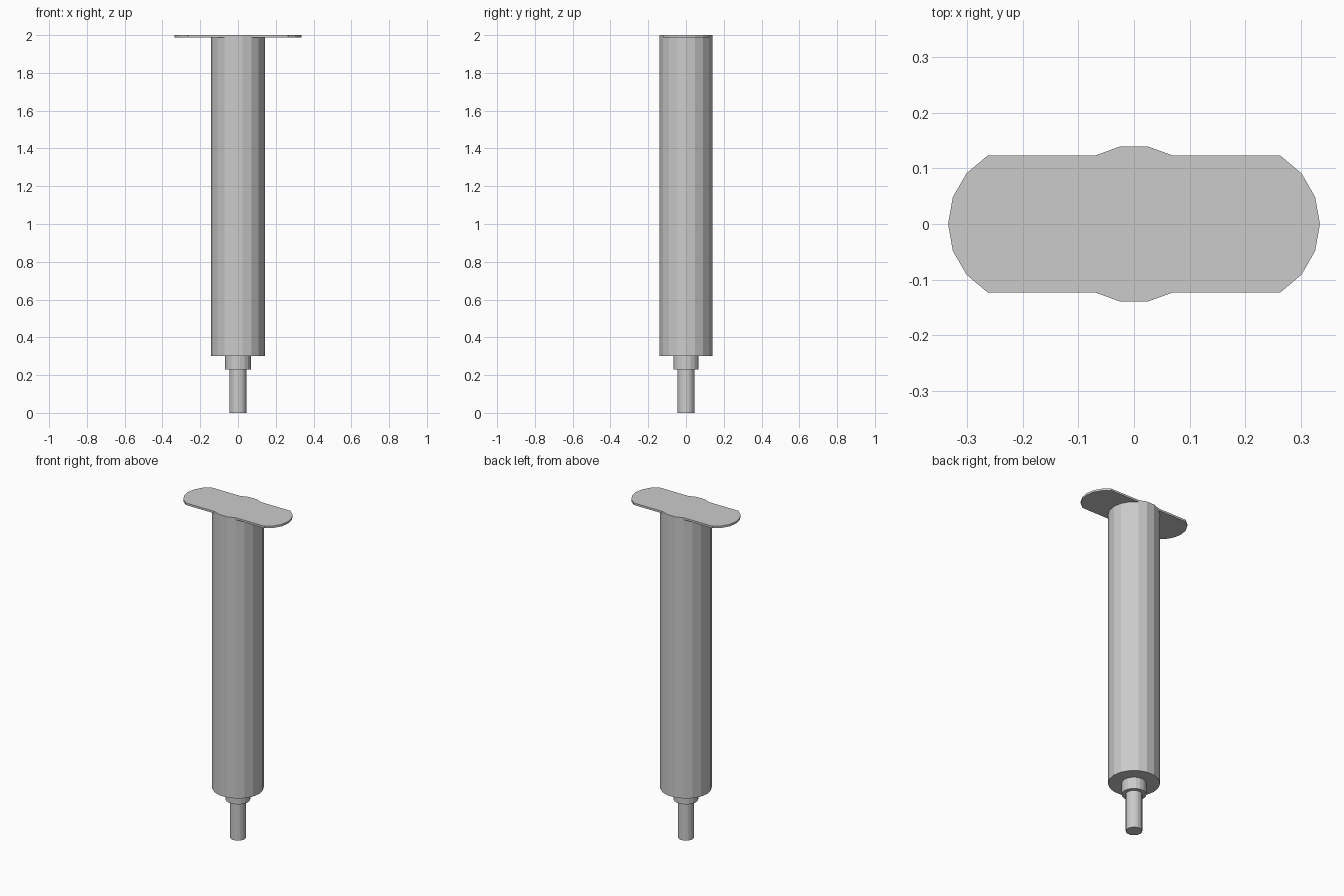
import bpy, bmesh
from math import cos, sin, radians

if "Cube" in bpy.data.objects:
    bpy.data.objects.remove(bpy.data.objects["Cube"])

SIDES = 18
R = 0.142            # barrel radius, also the radius of the rounded tab ends
TAB_X = 0.193        # centre of each tab's rounded end
FLANGE_Z, TOP = 1.988, 2.0


def arc(cx, r, start, stop, step=20):
    return [(cx + r * cos(radians(a)), r * sin(radians(a)))
            for a in range(start, stop + 1, step)]


def prism(name, outline, z0, z1):
    """Extrude a flat outline from z0 to z1 with closed ends."""
    bm = bmesh.new()
    face = bm.faces.new([bm.verts.new((x, y, z0)) for x, y in outline])
    ext = bmesh.ops.extrude_face_region(bm, geom=[face], use_keep_orig=True)
    verts = [g for g in ext["geom"] if isinstance(g, bmesh.types.BMVert)]
    bmesh.ops.translate(bm, verts=verts, vec=(0, 0, z1 - z0))
    bmesh.ops.recalc_face_normals(bm, faces=bm.faces)
    mesh = bpy.data.meshes.new(name)
    bm.to_mesh(mesh)
    bm.free()
    obj = bpy.data.objects.new(name, mesh)
    bpy.context.collection.objects.link(obj)
    return obj


# Round parts, tip to top: each continues from the one below
for name, r, z0, z1 in (("nozzle_tip", 0.045, 0.0, 0.23),
                        ("nozzle_collar", 0.068, 0.23, 0.30),
                        ("barrel", R, 0.30, FLANGE_Z)):
    prism(name, arc(0, r, 0, 360 - 360 // SIDES), z0, z1)

# Finger flange: rounded tabs either side of the barrel outline
flange = (arc(TAB_X, R, -60, 60) + arc(0, R, 60, 120)
          + arc(-TAB_X, R, 120, 240) + arc(0, R, 240, 300))
prism("finger_flange", flange, FLANGE_Z, TOP)
